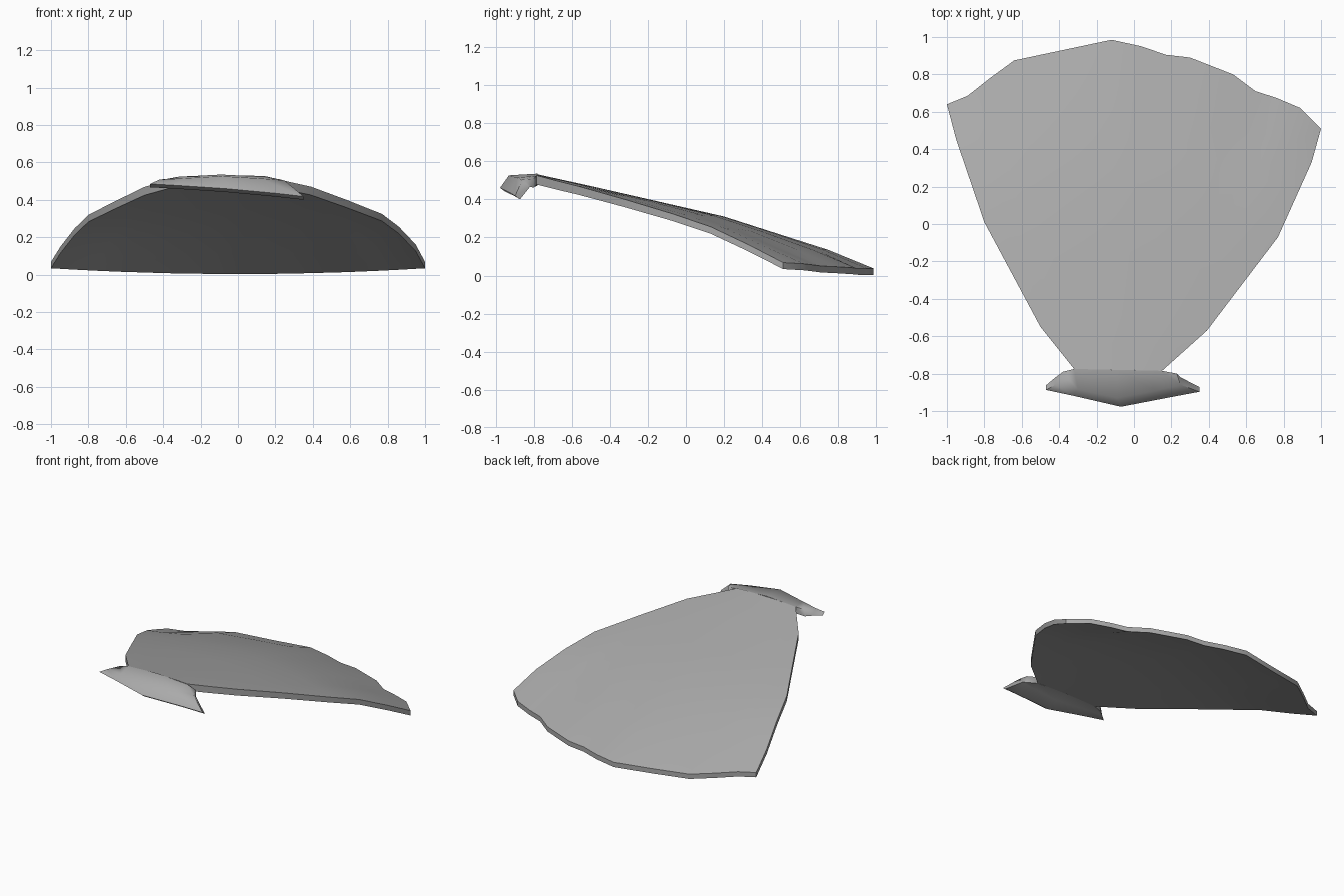
import bpy, math
from mathutils import Vector

if "Cube" in bpy.data.objects:
    bpy.data.objects.remove(bpy.data.objects["Cube"])

# Mid-grey finish shared by both parts
grey = bpy.data.materials.new("mid_grey")
grey.diffuse_color = (.4, .4, .4, 1)
grey.use_nodes = True
grey.node_tree.nodes["Principled BSDF"].inputs["Base Color"].default_value = grey.diffuse_color


def interp(points, u):
    """Piecewise linear value of (position, value) pairs at u."""
    if u <= points[0][0]:
        return points[0][1]
    for (a, va), (b, vb) in zip(points, points[1:]):
        if u <= b:
            return va + (vb - va) * (u - a) / (b - a)
    return points[-1][1]


def slab(name, top, bottom, angle):
    """Closed solid between two equal grids of points."""
    rows, cols = len(top), len(top[0])
    n = rows * cols
    verts = [p for r in top for p in r] + [p for r in bottom for p in r]
    faces = []
    for i in range(rows - 1):
        for j in range(cols - 1):
            a = i * cols + j
            q = (a, a + 1, a + cols + 1, a + cols)
            faces += [q, tuple(v + n for v in reversed(q))]
    rim = list(range(cols)) + [i * cols + cols - 1 for i in range(1, rows)]
    rim += [(rows - 1) * cols + j for j in range(cols - 2, -1, -1)]
    rim += [i * cols for i in range(rows - 2, 0, -1)]
    for a, b in zip(rim, rim[1:] + rim[:1]):
        faces.append((b, a, a + n, b + n))
    mesh = bpy.data.meshes.new(name)
    mesh.from_pydata(verts, [], faces)
    mesh.update()
    mesh.materials.append(grey)
    obj = bpy.data.objects.new(name, mesh)
    bpy.context.collection.objects.link(obj)
    bpy.ops.object.select_all(action='DESELECT')
    obj.select_set(True)
    bpy.context.view_layer.objects.active = obj
    bpy.ops.object.shade_smooth_by_angle(angle=math.radians(angle))
    return obj


# Outline of the fan-shaped plate, seen from above
left = [(-.32, -.775), (-.5, -.55), (-.8, .01), (-.95, .45), (-1, .64)]
right = [(.15, -.785), (.39, -.57), (.77, -.07), (.95, .33), (1, .51)]
back = [(-1, .64), (-.89, .685), (-.77, .78), (-.64, .875), (-.38, .93), (-.12, .985),
        (.04, .95), (.17, .905), (.3, .89), (.53, .80), (.65, .71), (.76, .675),
        (.89, .62), (1, .51)]
stations = [0, .18, .56, .87, 1]

# Height along the crest, sideways droop and thickness, front to back
crest = [(-.82, .54), (-.5, .47), (.2, .31), (.76, .13), (.985, .036)]
droop = [(-.8, .13), (-.57, .068), (0, .065), (.4, .107), (.55, .124), (.8, .14)]
depth = [(-.8, .048), (-.1, .038), (.5, .034), (.985, .034)]


def height(x, y):
    return interp(crest, y) - interp(droop, y) * (x + .08) ** 2


# Plate: blend the four outline edges into a curved grid, with an even back rim
side = lambda pts, t: interp([(s, Vector(p)) for s, p in zip(stations, pts)], t)
plate_top = []
for t in (0, .09, .18, .37, .56, .715, .87, 1):
    L, R = side(left, t), side(right, t)
    row = []
    for p in back:
        s = (p[0] + 1) / 2
        front = Vector(left[0]).lerp(Vector(right[0]), s)
        corner = front.lerp(Vector(left[-1]).lerp(Vector(right[-1]), s), t)
        x, y = L.lerp(R, s) + front.lerp(Vector(p), t) - corner
        rim_fix = .037 + .031 * p[0] ** 2 - height(*p)
        row.append(Vector((x, y, height(x, y) + rim_fix * t ** 5)))
    plate_top.append(row)
plate_bottom = [[p - Vector((0, 0, interp(depth, p.y))) for p in r] for r in plate_top]
slab("plate", plate_top, plate_bottom, 35)

# Hooked lip: back row, bend row and hanging tip row, then its underside
lip_top = [
    [(-.38, -.79, .512), (-.32, -.775, .523), (-.09, -.78, .535), (.15, -.785, .523), (.23, -.80, .508)],
    [(-.42, -.86, .508), (-.30, -.885, .514), (-.09, -.93, .526), (.12, -.89, .514), (.25, -.86, .503)],
    [(-.47, -.887, .485), (-.33, -.917, .477), (-.07, -.977, .46), (.20, -.925, .435), (.35, -.897, .418)],
]
offsets = [Vector((0, 0, -.046)), Vector((0, .04, -.038)), Vector((0, .025, -.018))]
lip_top = [[Vector(p) for p in r] for r in lip_top]
lip_bottom = [[p + o for p in r] for r, o in zip(lip_top, offsets)]
slab("front_lip", lip_top, lip_bottom, 75)
